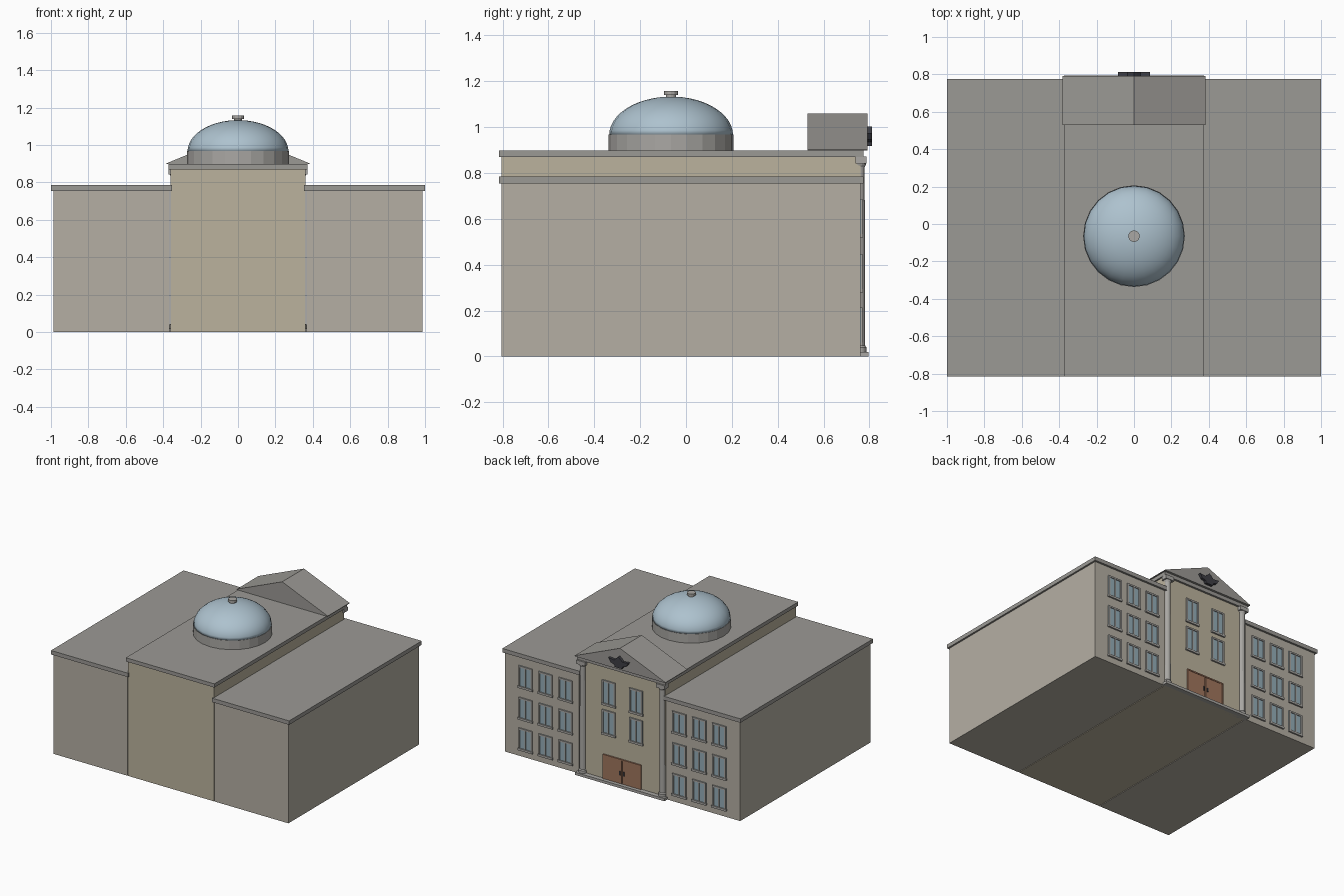
import bpy, bmesh, math

if "Cube" in bpy.data.objects:
    bpy.data.objects.remove(bpy.data.objects["Cube"])

def mat(name, r, g, b):
    m = bpy.data.materials.new(name)
    m.diffuse_color = (r, g, b, 1)
    m.use_nodes = True
    m.node_tree.nodes["Principled BSDF"].inputs["Base Color"].default_value = m.diffuse_color
    return m

STONE = mat("wing_stone", .46, .43, .37)
TAN = mat("centre_stone", .50, .45, .34)
ROOF = mat("roof_grey", .33, .32, .30)
TRIM = mat("trim_grey", .40, .39, .37)
GLASS = mat("glass_blue", .30, .42, .48)
DOME = mat("dome_blue", .42, .54, .62)
WOOD = mat("door_brown", .35, .18, .11)
DARK = mat("dark_metal", .05, .05, .06)

def finish(name, bm, m):
    bmesh.ops.recalc_face_normals(bm, faces=bm.faces)
    me = bpy.data.meshes.new(name)
    bm.to_mesh(me)
    bm.free()
    me.materials.append(m)
    ob = bpy.data.objects.new(name, me)
    bpy.context.collection.objects.link(ob)
    return ob

def box(name, x0, x1, y0, y1, z0, z1, m):
    bm = bmesh.new()
    bmesh.ops.create_cube(bm, size=1)
    for v in bm.verts:
        v.co = ((x0 + x1) / 2 + v.co.x * (x1 - x0),
                (y0 + y1) / 2 + v.co.y * (y1 - y0),
                (z0 + z1) / 2 + v.co.z * (z1 - z0))
    return finish(name, bm, m)

def prism(name, pts, y0, y1, m):
    # extrude an xz outline along y
    bm = bmesh.new()
    f = bm.faces.new([bm.verts.new((x, y0, z)) for x, z in pts])
    g = bmesh.ops.extrude_face_region(bm, geom=[f])["geom"]
    for v in g:
        if isinstance(v, bmesh.types.BMVert):
            v.co.y = y1
    return finish(name, bm, m)

def lathe(name, prof, x, y, n, m, smooth=False):
    # revolve (radius, z) points about a vertical axis
    bm = bmesh.new()
    rings = [[bm.verts.new((x + r * math.cos(2 * math.pi * i / n),
                            y + r * math.sin(2 * math.pi * i / n), z))
              for i in range(n)] for r, z in prof]
    for a, b in zip(rings, rings[1:]):
        for i in range(n):
            bm.faces.new((a[i], a[(i + 1) % n], b[(i + 1) % n], b[i]))
    bm.faces.new(rings[0])
    bm.faces.new(rings[-1])
    ob = finish(name, bm, m)
    if smooth:
        ob.data.polygons.foreach_set("use_smooth", [True] * len(ob.data.polygons))
    return ob

WALL = .76   # facade plane

def window(name, x, z, w, h):
    a, b, t = x - w / 2, x + w / 2, .012
    lo, hi = z - h / 2, z + h / 2
    box(name + "_glass", a, b, WALL - .01, WALL + .003, lo, hi, GLASS)
    for s, (p, q) in (("left", (a, a + t)), ("right", (b - t, b)),
                      ("mullion", (x - .004, x + .004))):
        box(f"{name}_{s}", p, q, WALL - .01, WALL + .009, lo, hi, TRIM)
    box(name + "_head", a, b, WALL - .01, WALL + .009, hi - t, hi, TRIM)
    box(name + "_sill", a - .004, b + .004, WALL - .01, WALL + .012, lo - .004, lo + t, TRIM)

# central block and roof
box("centre_block", -.36, .36, -.805, WALL, 0, .872, TAN)
box("centre_roof", -.372, .372, -.815, .775, .87, .898, ROOF)

# wings with roofs and windows
for s, side in ((-1, "left"), (1, "right")):
    box(f"{side}_wing", *sorted((s * .365, s * .987)), -.805, WALL, 0, .757, STONE)
    box(f"{side}_wing_roof", *sorted((s * .352, s)), -.815, .775, .755, .785, ROOF)
    for c in range(3):
        for r, z in enumerate((.132, .365, .605)):
            window(f"{side}_window_{c}_{r}", s * (.477 + .168 * c), z, .115, .165)
    # windows above the entrance
    for r, z in enumerate((.45, .675)):
        window(f"{side}_centre_window_{r}", s * .115, z, .11, .185)
    # columns with base and stepped capital
    lathe(f"{side}_column", [(.03, .02), (.03, .04), (.024, .048), (.022, .825),
                             (.028, .838), (.028, .845)], s * .335, .757, 16, TRIM)
    box(f"{side}_capital", s * .335 - .036, s * .335 + .036, .74, .787, .842, .871, TRIM)
    # door leaf and handle
    box(f"{side}_door", *sorted((s * .003, s * .15)), .75, .768, .02, .195, WOOD)
    box(f"{side}_door_handle", *sorted((s * .012, s * .02)), .76, .774, .085, .115, DARK)
    box(f"{side}_door_jamb", *sorted((s * .15, s * .16)), .75, .771, .02, .205, WOOD)
box("door_head", -.16, .16, .75, .771, .195, .205, WOOD)
box("front_step", -.375, .375, .74, .795, 0, .02, TRIM)

# pediment and emblem
prism("pediment", [(-.382, .898), (.382, .898), (.382, .902), (0, 1.06), (-.382, .902)],
      .53, .792, ROOF)
half = [(.015, .99), (.035, .97), (.085, .975), (.065, .945), (.035, .935), (.03, .918)]
prism("emblem", [(0, 1.003)] + half + [(-x, z) for x, z in reversed(half)], .785, .812, DARK)

# dome on its drum
CY = -.065
lathe("dome_drum", [(.272, .89), (.272, .967)], 0, CY, 24, TRIM)
lathe("dome", [(.27 * math.cos(a), .965 + .168 * math.sin(a))
               for a in (math.radians(87 * i / 12) for i in range(13))], 0, CY, 24, DOME, True)
lathe("finial", [(.022, 1.12), (.022, 1.14), (.031, 1.14), (.031, 1.158)], 0, CY, 12, TRIM)
